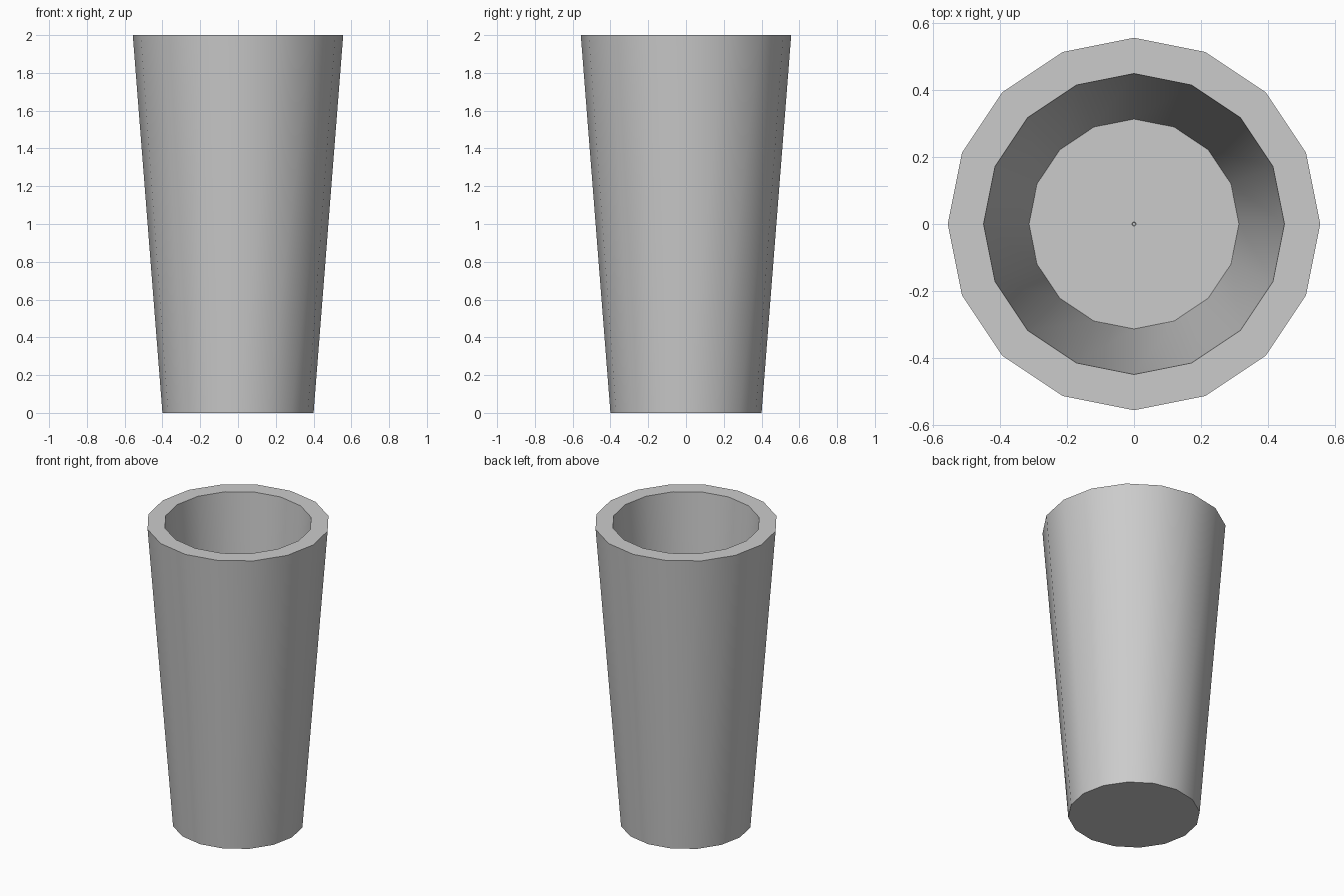
import bpy, bmesh
from math import cos, sin, pi, radians

if "Cube" in bpy.data.objects:
    bpy.data.objects.remove(bpy.data.objects["Cube"])

SIDES = 16
# Profile (radius, height): outer wall, rim, inner wall, floor, tiny centre dimple
profile = [(0.40, 0.0), (0.557, 2.0), (0.45, 2.0), (0.314, 0.15),
           (0.006, 0.15), (0.005, 0.145)]

bm = bmesh.new()
rings = [[bm.verts.new((r * cos(2 * pi * i / SIDES), r * sin(2 * pi * i / SIDES), z))
          for i in range(SIDES)] for r, z in profile]

# Walls between successive rings
for a, b in zip(rings, rings[1:]):
    for i in range(SIDES):
        j = (i + 1) % SIDES
        bm.faces.new((a[i], a[j], b[j], b[i]))

# Closed base and centre of floor
bm.faces.new(rings[0][::-1])
bm.faces.new(rings[-1])
bmesh.ops.recalc_face_normals(bm, faces=bm.faces)

mesh = bpy.data.meshes.new("tumbler")
bm.to_mesh(mesh)
bm.free()
tumbler = bpy.data.objects.new("tumbler", mesh)
bpy.context.collection.objects.link(tumbler)

# Smooth walls with sharp rim and base
bpy.context.view_layer.objects.active = tumbler
tumbler.select_set(True)
bpy.ops.object.shade_smooth_by_angle(angle=radians(30))
